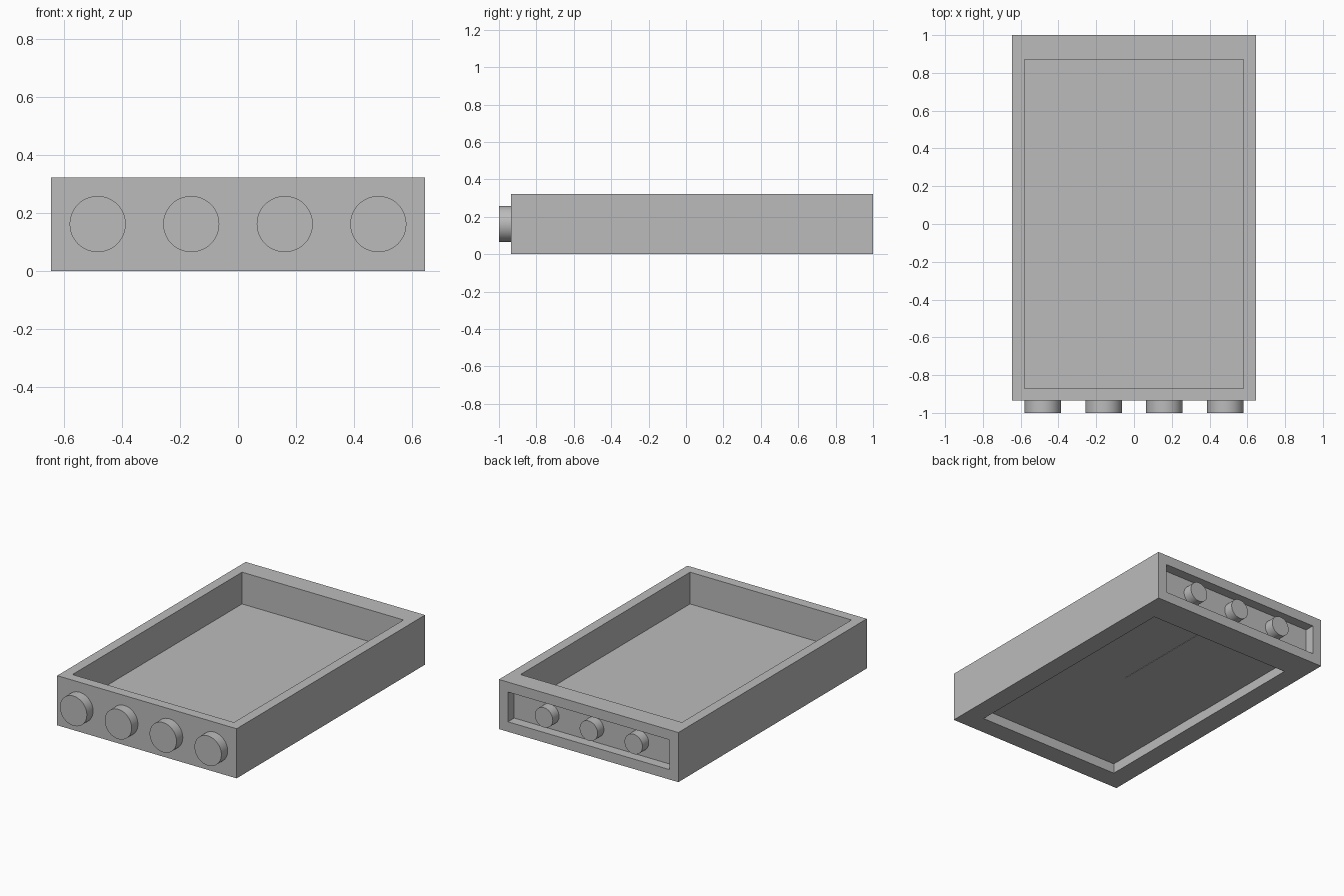
import bpy
import math

if "Cube" in bpy.data.objects:
    bpy.data.objects.remove(bpy.data.objects["Cube"], do_unlink=True)

U = 2 / 31  # design unit: the case is 20 wide, 30 long, 5 high

grey = bpy.data.materials.new("plain grey")
grey.use_nodes = True
colour = (0.5, 0.5, 0.5, 1)
grey.diffuse_color = colour
grey.node_tree.nodes["Principled BSDF"].inputs["Base Color"].default_value = colour


def box(name, x, y, z):
    """Box from (min, max) ranges in design units."""
    ranges = (x, y, z)
    bpy.ops.mesh.primitive_cube_add(size=1, location=[U * (a + b) / 2 for a, b in ranges])
    ob = bpy.context.object
    ob.name = name
    ob.scale = [U * (b - a) for a, b in ranges]
    bpy.ops.object.transform_apply(location=False, rotation=False, scale=True)
    ob.data.materials.append(grey)
    return ob


def knob(name, x, y, radius):
    """Round knob, one unit long, with its axis along y."""
    bpy.ops.mesh.primitive_cylinder_add(vertices=48, radius=radius * U, depth=U,
                                        location=(x * U, y * U, 2.5 * U),
                                        rotation=(math.pi / 2, 0, 0))
    ob = bpy.context.object
    ob.name = name
    ob.data.materials.append(grey)
    bpy.ops.object.shade_smooth_by_angle()


def cut(body, cutter):
    mod = body.modifiers.new("cut", 'BOOLEAN')
    mod.operation = 'DIFFERENCE'
    mod.solver = 'EXACT'
    mod.object = cutter
    bpy.context.view_layer.objects.active = body
    bpy.ops.object.modifier_apply(modifier=mod.name)
    bpy.data.objects.remove(cutter, do_unlink=True)


# Case with an open tray, an underside recess and a rear connector recess
case = box("case", (-10, 10), (-14.5, 15.5), (0, 5))
cut(case, box("tray_cutter", (-9, 9), (-13.5, 13.5), (1.8, 6)))
cut(case, box("underside_cutter", (-8, 8), (-12.5, 12.5), (-1, 1)))
cut(case, box("rear_cutter", (-9, 9), (14.5, 16.5), (1, 4)))

# Thin plate in the underside recess
box("underside_plate", (-8, 1.6), (0.6, 12.5), (0.96, 1))

# Front knobs
for i in range(4):
    knob(f"front_knob_{i + 1}", -7.5 + 5 * i, -15, 1.5)

# Rear connectors, flush with the back face
for i in range(3):
    knob(f"rear_connector_{i + 1}", -5 + 5 * i, 15, 1)
